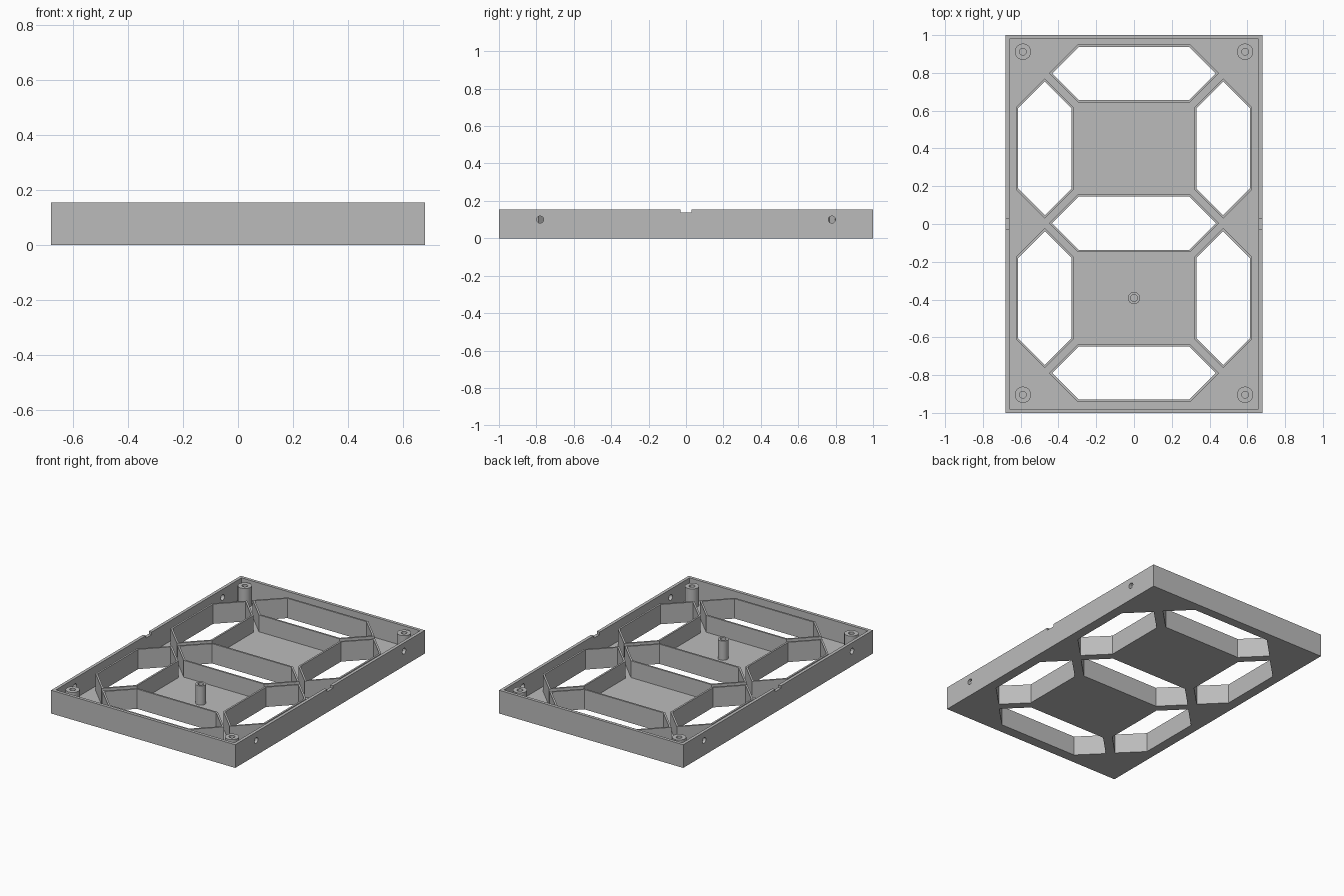
import bpy, bmesh, math

cube = bpy.data.objects.get("Cube")
if cube:
    bpy.data.objects.remove(cube, do_unlink=True)

HX, HY, HEIGHT = 0.68, 1.0, 0.155
WALL, FLOOR, RIB_TOP, RIB = 0.021, 0.02, 0.132, 0.012
SHIFT = 0.004  # slight offset of the inner layout along y

grey = bpy.data.materials.new("plain_grey")
grey.use_nodes = True
colour = (0.5, 0.5, 0.5, 1)
grey.diffuse_color = colour
grey.node_tree.nodes["Principled BSDF"].inputs["Base Color"].default_value = colour


def finish(name, bm):
    bmesh.ops.recalc_face_normals(bm, faces=bm.faces)
    mesh = bpy.data.meshes.new(name)
    bm.to_mesh(mesh)
    bm.free()
    mesh.materials.append(grey)
    obj = bpy.data.objects.new(name, mesh)
    bpy.context.collection.objects.link(obj)
    return obj


def prism(name, outline, z0, z1):
    bm = bmesh.new()
    face = bm.faces.new([bm.verts.new((x, y, z0)) for x, y in outline])
    top = bmesh.ops.extrude_face_region(bm, geom=[face], use_keep_orig=True)
    verts = [g for g in top["geom"] if isinstance(g, bmesh.types.BMVert)]
    bmesh.ops.translate(bm, verts=verts, vec=(0, 0, z1 - z0))
    return finish(name, bm)


def tube(name, outer, inner, z0, z1):
    bm = bmesh.new()
    rings = [[bm.verts.new((x, y, z)) for x, y in loop]
             for loop, z in ((outer, z0), (outer, z1), (inner, z1), (inner, z0))]
    n = len(outer)
    for k in range(4):
        a, b = rings[k], rings[(k + 1) % 4]
        for i in range(n):
            j = (i + 1) % n
            bm.faces.new((a[i], a[j], b[j], b[i]))
    return finish(name, bm)


def box(name, cx, cy, hx, hy, z0, z1):
    corners = [(cx - hx, cy - hy), (cx + hx, cy - hy), (cx + hx, cy + hy), (cx - hx, cy + hy)]
    return prism(name, corners, z0, z1)


def circle(cx, cy, r, n=32):
    return [(cx + r * math.cos(math.tau * i / n), cy + r * math.sin(math.tau * i / n))
            for i in range(n)]


def hexagon(cx, cy, flat, along_x, inset=0.0):
    # Stretched hexagon with 45 degree points
    w = 0.153 - inset
    f = flat - inset * (math.sqrt(2) - 1)
    pts = [(f + w, 0), (f, w), (-f, w), (-f - w, 0), (-f, -w), (f, -w)]
    return [(cx + u, cy + v) if along_x else (cx - v, cy + u) for u, v in pts]


def cut(target, cutter):
    cutter.hide_render = True
    mod = target.modifiers.new("cut", "BOOLEAN")
    mod.operation = "DIFFERENCE"
    mod.solver = "EXACT"
    mod.object = cutter
    bpy.context.view_layer.objects.active = target
    bpy.ops.object.modifier_apply(modifier=mod.name)
    bpy.data.objects.remove(cutter, do_unlink=True)


# Open tray: floor and outer walls
tray = box("tray", 0, 0, HX, HY, 0, HEIGHT)
cut(tray, box("cavity", 0, 0, HX - WALL, HY - WALL, FLOOR, 0.3))

# Six-sided openings with raised ribs around them
cells = [(0, y + SHIFT, 0.297, True) for y in (-0.793, 0, 0.793)]
cells += [(sx * 0.472, sy * 0.396 + SHIFT, 0.218, False) for sx in (-1, 1) for sy in (-1, 1)]
for i, cell in enumerate(cells):
    cut(tray, prism("opening", hexagon(*cell, inset=RIB), -0.1, 0.1))
    tube(f"opening_rib_{i + 1}", hexagon(*cell), hexagon(*cell, inset=RIB), FLOOR, RIB_TOP)

# Notches and screw holes in the side walls
for side in (-1, 1):
    cut(tray, box("notch", side * HX, 0, 0.04, 0.03, 0.138, 0.3))
    for y in (-0.78, 0.78):
        hole = prism("screw_hole", circle(0, 0, 0.019), -0.04, 0.04)
        hole.rotation_euler = (0, math.pi / 2, 0)
        hole.location = (side * HX, y, 0.1)
        cut(tray, hole)

# Hollow screw posts
posts = [("corner_post", sx * 0.588, sy * 0.908 + SHIFT, 0.043) for sx in (-1, 1) for sy in (-1, 1)]
posts.append(("centre_post", 0, -0.392, 0.032))
smooth = [tray]
for name, x, y, r in posts:
    smooth.append(tube(name, circle(x, y, r), circle(x, y, 0.018), FLOOR, 0.148))

bpy.ops.object.select_all(action="DESELECT")
for obj in smooth:
    obj.select_set(True)
bpy.context.view_layer.objects.active = tray
bpy.ops.object.shade_smooth_by_angle(angle=math.radians(30))
